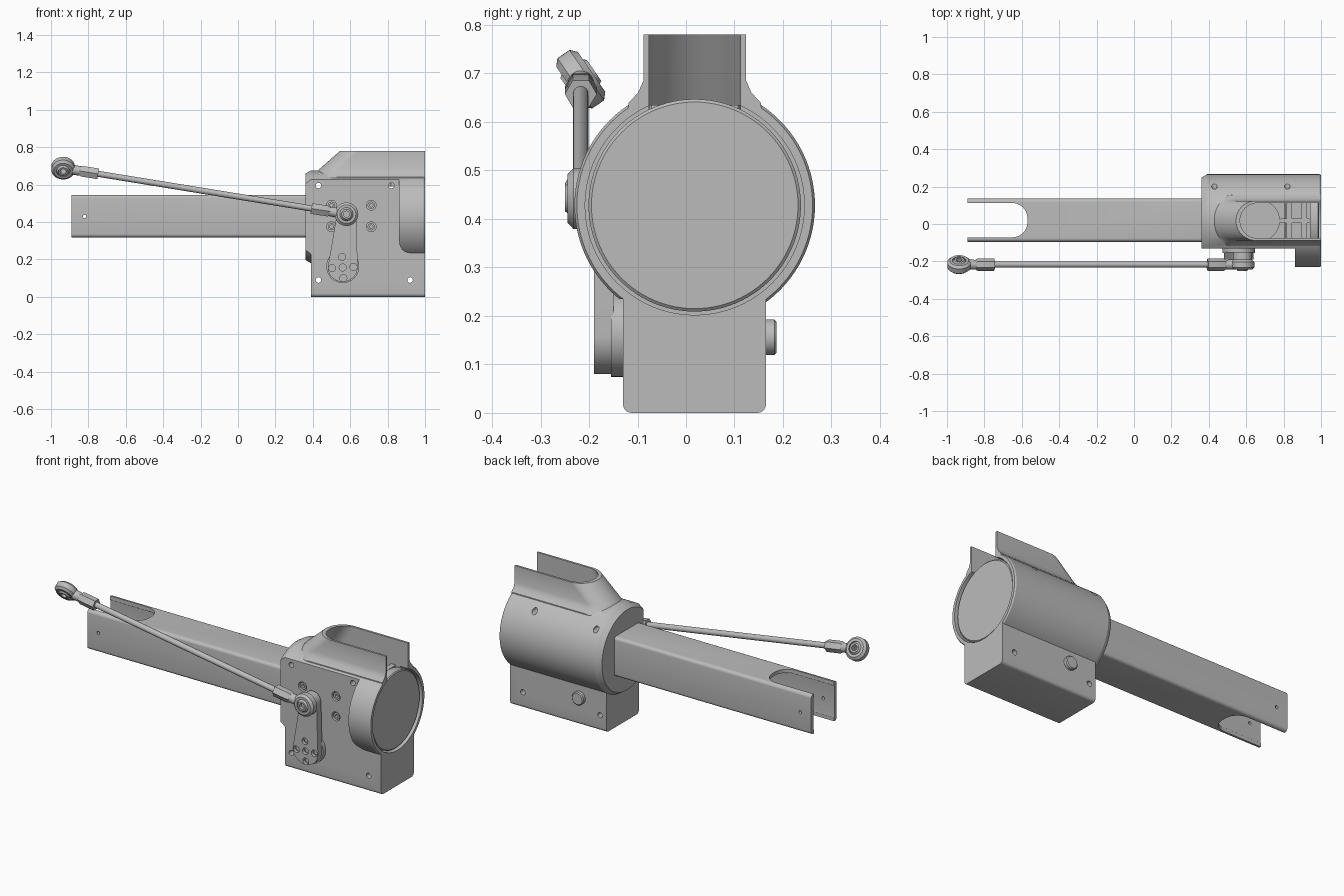
import bpy, bmesh, math
from mathutils import Vector

if "Cube" in bpy.data.objects:
    bpy.data.objects.remove(bpy.data.objects["Cube"])

grey = bpy.data.materials.new("plain_grey")
grey.diffuse_color = (0.5, 0.5, 0.5, 1)
grey.use_nodes = True
grey.node_tree.nodes["Principled BSDF"].inputs["Base Color"].default_value = grey.diffuse_color
CY, CZ = 0.018, 0.428          # axis of the round housing
X, Y, Z = Vector((1, 0, 0)), Vector((0, 1, 0)), Vector((0, 0, 1))


def loft(name, rings, closed=False):
    """Skin a list of equal-count rings; cap the ends unless closed."""
    bm = bmesh.new()
    rows = [[bm.verts.new(p) for p in r] for r in rings]
    n = len(rows[0])
    pairs = list(zip(rows, rows[1:])) + ([(rows[-1], rows[0])] if closed else [])
    for a, b in pairs:
        for i in range(n):
            j = (i + 1) % n
            bm.faces.new((a[i], a[j], b[j], b[i]))
    if not closed:
        bm.faces.new(rows[0])
        bm.faces.new(rows[-1])
    bmesh.ops.recalc_face_normals(bm, faces=bm.faces)
    me = bpy.data.meshes.new(name)
    bm.to_mesh(me)
    bm.free()
    me.materials.append(grey)
    ob = bpy.data.objects.new(name, me)
    bpy.context.collection.objects.link(ob)
    return ob


def lathe(name, origin, axis, profile, n=32, closed=False):
    """Turn (distance, radius) pairs about an axis through origin."""
    axis = Vector(axis).normalized()
    u = axis.cross(X if abs(axis.x) < 0.5 else Z).normalized()
    v = axis.cross(u)
    o = Vector(origin)
    rings = [[o + axis * t + (u * math.cos(a) + v * math.sin(a)) * r
              for a in (2 * math.pi * i / n for i in range(n))] for t, r in profile]
    return loft(name, rings, closed)


def ycyl(name, x, z, y0, y1, r, n=24):
    return lathe(name, (x, 0, z), Y, [(y0, r), (y1, r)], n)


def arc(cx, cy, r, a0, a1, n):
    return [(cx + r * math.cos(math.radians(a0 + (a1 - a0) * i / n)),
             cy + r * math.sin(math.radians(a0 + (a1 - a0) * i / n))) for i in range(n + 1)]


def rounded(a0, a1, b0, b1, r, n=5):
    return (arc(a1 - r, b1 - r, r, 0, 90, n) + arc(a0 + r, b1 - r, r, 90, 180, n)
            + arc(a0 + r, b0 + r, r, 180, 270, n) + arc(a1 - r, b0 + r, r, 270, 360, n))


def prism(name, pts, axis, lo, hi):
    place = {'x': lambda p, t: (t, p[0], p[1]),
             'y': lambda p, t: (p[0], t, p[1]),
             'z': lambda p, t: (p[0], p[1], t)}[axis]
    return loft(name, [[place(p, t) for p in pts] for t in (lo, hi)])


def combine(target, tool, op='DIFFERENCE'):
    m = target.modifiers.new("combine", 'BOOLEAN')
    m.operation, m.solver, m.object = op, 'EXACT', tool
    bpy.context.view_layer.objects.active = target
    bpy.ops.object.modifier_apply(modifier=m.name)
    bpy.data.objects.remove(tool)


def neck_ring(z, front, half, back):
    pts = [(back, CY + half)] + arc(front + half, CY, half, 90, 270, 24) + [(back, CY - half)]
    return [(x, y, z) for x, y in pts]


# Housing: chamfered drum with a flat front, box below, open neck above
housing = lathe("housing", (0, CY, CZ), X,
                [(0.36, 0.23), (0.39, 0.248), (0.992, 0.248), (1.0, 0.243)], 96)
flat = ([(0.3, 0.1), (1.1, 0.1), (1.1, 0.235), (0.94, 0.235)]
        + arc(0.922, 0.295, 0.06, 270, 180, 6) + [(0.862, 0.9), (0.3, 0.9)])
combine(housing, prism("flat_cutter", flat, 'y', -0.4, -0.13))
combine(housing, prism("box", rounded(-0.13, 0.165, 0, 0.45, 0.018), 'x', 0.39, 1.0), 'UNION')
combine(housing, loft("neck", [neck_ring(*s, 1.0) for s in
        ((0.58, 0.36, 0.143), (0.64, 0.395, 0.136), (0.66, 0.415, 0.117),
         (0.685, 0.437, 0.106), (0.78, 0.545, 0.106))]), 'UNION')
combine(housing, loft("neck_cutter", [neck_ring(*s, 1.1) for s in
        ((0.60, 0.45, 0.094), (0.80, 0.58, 0.094))]))
combine(housing, lathe("bore_cutter", (0, CY, CZ), X, [(0.95, 0.226), (1.1, 0.226)], 96))

# Bolt holes through the housing and counterbored screws on the flat front
for x, z in ((0.43, 0.595), (0.82, 0.595), (0.43, 0.09), (0.92, 0.09)):
    combine(housing, ycyl("bolt_cutter", x, z, -0.5, 0.5, 0.015, 16))
for x in (0.5, 0.712):
    for z in (0.375, 0.49):
        combine(housing, ycyl("screw_cutter", x, z, -0.2, -0.105, 0.026))
        lathe("screw", (x, 0, z), Y,
              [(-0.124, 0.009), (-0.124, 0.019), (-0.10, 0.019), (-0.11, 0.009)], 20, True)

# Motor end plate and the fittings seen inside the neck
lathe("motor_end", (0, CY, CZ), X, [(0.94, 0.219), (0.985, 0.219), (0.99, 0.213)], 96)
lathe("neck_boss", (0.67, CY, 0), Z, [(0.59, 0.11), (0.635, 0.11)], 40)
for x in (0.83, 0.91):
    prism("cross_bar", rounded(x - 0.015, x + 0.015, CY - 0.093, CY + 0.093, 0.004, 1),
          'z', 0.59, 0.635)
prism("long_bar", rounded(0.78, 0.94, CY - 0.012, CY + 0.012, 0.004, 1), 'z', 0.59, 0.63)

# Back pivot cap on the box
lathe("pivot_cap", (0.56, 0, 0.156), Y, [(0.15, 0.037), (0.182, 0.037), (0.187, 0.032)])

# Arm: hollow square tube with a forked far end
arm = prism("arm", rounded(-0.095, 0.136, 0.318, 0.545, 0.018), 'x', -0.89, 0.38)
combine(arm, prism("arm_cutter", rounded(-0.073, 0.114, 0.338, 0.525, 0.006), 'x', -1, 0.35))
combine(arm, prism("fork_cutter", rounded(-1.1, -0.57, -0.071, 0.112, 0.08, 10), 'z', 0, 1))
combine(arm, ycyl("pin_cutter", -0.82, 0.43, -0.5, 0.5, 0.009, 16))

# Servo hub and tapered horn with mounting holes
ycyl("servo_hub", 0.56, 0.162, -0.155, -0.12, 0.088, 40)
horn_outline = arc(0.58, 0.442, 0.052, -3, 183, 16) + arc(0.56, 0.16, 0.08, 183, 357, 20)
horn = prism("horn", horn_outline, 'y', -0.19, -0.15)
for dx, dz in ((0, 0), (0.057, 0.003), (-0.057, -0.003), (-0.003, 0.057), (0.003, -0.057)):
    combine(horn, ycyl("horn_cutter", 0.56 + dx, 0.157 + dz, -0.3, -0.172, 0.019, 20))
    ycyl("horn_screw", 0.56 + dx, 0.157 + dz, -0.178, -0.17, 0.011, 16)

# Pushrod with a ball joint on each end
A, B = Vector((-0.935, -0.217, 0.688)), Vector((0.58, -0.217, 0.442))
rod_dir = (B - A).normalized()
lathe("pushrod", A, rod_dir, [(0.15, 0.016), ((B - A).length - 0.15, 0.016)], 20)
for end, d, axis in ((A, rod_dir, Vector((0, 0.824, 0.567))), (B, -rod_dir, Y)):
    lathe("joint_ring", end, axis,
          [(-0.027, 0.036), (-0.027, 0.05), (-0.015, 0.063), (0.015, 0.063),
           (0.027, 0.05), (0.027, 0.036)], 40, True)
    lathe("joint_ball", end, axis,
          [(-0.033, 0.016), (-0.033, 0.026), (-0.018, 0.037), (0.018, 0.037),
           (0.033, 0.026), (0.033, 0.016)], 32, True)
    lathe("joint_shank", end, d, [(0.053, 0.027), (0.1, 0.025), (0.13, 0.025)], 24)
    lathe("joint_nut", end, d, [(0.09, 0.027), (0.1, 0.033), (0.19, 0.033)], 6)
ycyl("joint_pin", B.x, B.z, -0.232, -0.18, 0.018)

# Smooth round parts, keep hard edges
bpy.ops.object.select_all(action='SELECT')
bpy.context.view_layer.objects.active = housing
bpy.ops.object.shade_smooth_by_angle(angle=math.radians(30))
